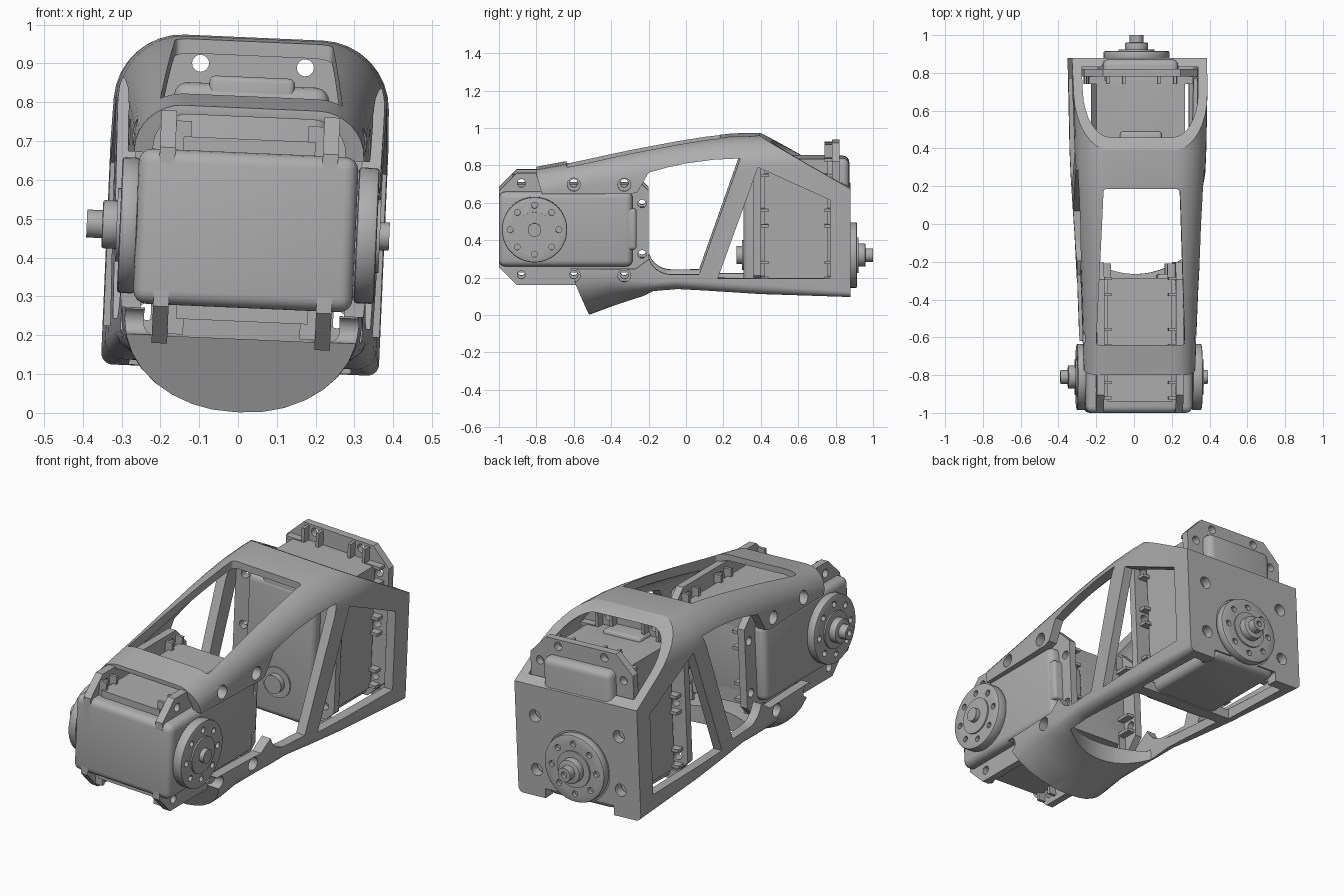
import bpy, bmesh
from math import cos, sin, pi, radians
from mathutils import Matrix, Vector

cube = bpy.data.objects.get("Cube")
if cube:
    bpy.data.objects.remove(cube, do_unlink=True)

grey = bpy.data.materials.new("grey_plastic")
grey.use_nodes = True
grey.diffuse_color = (0.42, 0.42, 0.42, 1)
grey.node_tree.nodes["Principled BSDF"].inputs["Base Color"].default_value = (0.42, 0.42, 0.42, 1)
parts = []


def finish(name, bm, matrix=None, keep=True):
    bmesh.ops.recalc_face_normals(bm, faces=bm.faces)
    me = bpy.data.meshes.new(name)
    bm.to_mesh(me)
    bm.free()
    if matrix:
        me.transform(matrix)
    ob = bpy.data.objects.new(name, me)
    bpy.context.collection.objects.link(ob)
    me.materials.append(grey)
    if keep:
        parts.append(ob)
    return ob


def loft(name, rings, keep=True):
    bm = bmesh.new()
    loops = [[bm.verts.new(p) for p in ring] for ring in rings]
    for a, b in zip(loops, loops[1:]):
        for i in range(len(a)):
            j = (i + 1) % len(a)
            bm.faces.new((a[i], a[j], b[j], b[i]))
    bm.faces.new(loops[0])
    bm.faces.new(loops[-1])
    return finish(name, bm, keep=keep)


def prism(name, polys, x0, x1, matrix=None, keep=True):
    """Extrude (y, z) outlines along x."""
    bm = bmesh.new()
    for poly in polys:
        a = [bm.verts.new((x0, y, z)) for y, z in poly]
        b = [bm.verts.new((x1, y, z)) for y, z in poly]
        bm.faces.new(a)
        bm.faces.new(b)
        for i in range(len(a)):
            j = (i + 1) % len(a)
            bm.faces.new((a[i], a[j], b[j], b[i]))
    return finish(name, bm, matrix, keep)


def circle(y, z, r, n=32):
    return [(y + r * cos(2 * pi * i / n), z + r * sin(2 * pi * i / n)) for i in range(n)]


def rect(y0, y1, z0, z1):
    return [(y0, z0), (y1, z0), (y1, z1), (y0, z1)]


def apply(ob, mod):
    bpy.context.view_layer.objects.active = ob
    bpy.ops.object.modifier_apply(modifier=mod.name)


def bevel(ob, width, segments=4):
    mod = ob.modifiers.new("round", 'BEVEL')
    mod.width, mod.segments = width, segments
    mod.limit_method = 'ANGLE'
    apply(ob, mod)
    return ob


def cut(ob, cutter):
    mod = ob.modifiers.new("cut", 'BOOLEAN')
    mod.operation, mod.object, mod.solver = 'DIFFERENCE', cutter, 'EXACT'
    apply(ob, mod)
    bpy.data.objects.remove(cutter, do_unlink=True)


def cut_prism(ob, polys, x0, x1, matrix=None, rounding=0):
    cutter = prism("cutter", polys, x0, x1, matrix, False)
    cutter.hide_render = True
    if rounding:
        bevel(cutter, rounding)
    cut(ob, cutter)


# Frame shell: y, half width, top, bottom, top radius, lower corner radii
stations = [
    (-0.80, 0.295, 0.785, 0.00, 0.12, 0.29, 0.23),
    (-0.52, 0.303, 0.838, 0.00, 0.13, 0.298, 0.23),
    (-0.40, 0.307, 0.862, 0.045, 0.135, 0.295, 0.18),
    (-0.28, 0.312, 0.885, 0.088, 0.14, 0.25, 0.11),
    (-0.16, 0.318, 0.906, 0.13, 0.145, 0.12, 0.06),
    (-0.05, 0.324, 0.925, 0.15, 0.15, 0.06, 0.05),
    (0.10, 0.334, 0.947, 0.143, 0.16, 0.05, 0.05),
    (0.25, 0.343, 0.964, 0.134, 0.17, 0.05, 0.05),
    (0.39, 0.349, 0.967, 0.125, 0.17, 0.05, 0.05),
    (0.88, 0.358, 0.967, 0.11, 0.17, 0.03, 0.03),
]


def section(y, w, top, bot, rt, rx, rz, n=8):
    ring = []
    corners = [(w - rt, top - rt, rt, rt), (rt - w, top - rt, rt, rt),
               (rx - w, bot + rz, rx, rz), (w - rx, bot + rz, rx, rz)]
    for k, (cx, cz, ax, az) in enumerate(corners):
        for i in range(n + 1):
            t = (k + i / n) * pi / 2
            ring.append((cx + ax * cos(t), y, cz + az * sin(t)))
    return ring


frame = loft("frame", [section(*s) for s in stations])
inner = []
for y, w, top, bot, rt, rx, rz in stations:
    floor = 0.19 if y < -0.25 else bot + 0.05
    y = min(y, 0.83) if y > -0.8 else -0.9
    inner.append(section(y, w - 0.05, top - 0.037, floor, rt - 0.035, 0.03, 0.03))
cut(frame, loft("cavity", inner, False))

# Side openings: servo mouth with main window, rear triangle, sloped rear top
fillet = [(-0.08 - 0.12 * sin(a), 0.34 - 0.11 * cos(a))
          for a in (radians(d) for d in range(75, -1, -15))]
cut_prism(frame, [[(-0.495, -0.05), (-0.605, 0.21), (-0.62, 0.26), (-0.27, 0.26), (-0.2, 0.31)]
                  + fillet +
                  [(0.07, 0.23), (0.29, 0.852), (0.15, 0.845), (0, 0.825), (-0.1, 0.803),
                   (-0.2, 0.775), (-0.26, 0.67), (-0.3, 0.66), (-0.77, 0.66), (-0.81, 0.8),
                   (-1.2, 0.8), (-1.2, -0.05)]], -1, 1)
cut_prism(frame, [[(0.17, 0.21), (0.77, 0.21), (0.77, 0.63), (0.385, 0.805)]], -1, 1)
cut_prism(frame, [[(0.37, 0.981), (1, 0.621), (1, 1.2), (0.37, 1.2)]], -1, 1)

# Tapered top window, bottom windows either side of a thin cross bar
to_plan = Matrix(((0, 1, 0, 0), (0, 0, 1, 0), (1, 0, 0, 0), (0, 0, 0, 1)))
cut_prism(frame, [[(-0.235, -0.64), (0.235, -0.64), (0.202, 0.185), (-0.202, 0.185)]],
          0.6, 1.2, to_plan, rounding=0.015)
arc = [(0.265 * t / 6, -0.265 + 0.09 * (t / 6) ** 2) for t in range(-6, 7)]
cut_prism(frame, [arc + [(0.265, 0.34), (-0.265, 0.34)]], -0.2, 0.23, to_plan)
cut_prism(frame, [rect(0.41, 0.82, -0.2, 0.2)], -0.285, 0.285)

# Screw holes, horn hole and lower notch of the rear plate
cut_prism(frame, [circle(y, z, 0.035, 20) for y in (-0.6, -0.33) for z in (0.225, 0.71)], -1, 1)
to_rear = Matrix(((0, 0, -1, 0), (-1, 0, 0, 0.59), (0, 1, 0, 0.32), (0, 0, 0, 1)))
cut_prism(frame, [circle(y, z, 0.032, 20) for y in (-0.07, 0.21) for z in (-0.245, 0.245)]
          + [circle(0, 0, 0.183, 48)], -0.4, -0.2, to_rear)
cut_prism(frame, [rect(-0.4, -0.16, -0.2, 0.2)], -0.4, -0.22, to_rear)


def disc(name, r, x0, x1, matrix):
    return prism(name, [circle(0, 0, r, 40)], x0, x1, matrix)


def horn(name, side, x0, x1, matrix):
    plate = disc(name, 0.175, side * x0, side * x1, matrix)
    bevel(plate, 0.008, 2)
    cut_prism(plate, [circle(0.13 * cos(k * pi / 4), 0.13 * sin(k * pi / 4), 0.016, 12)
                      for k in range(8)], side * (x1 - 0.02), side * (x1 + 0.1), matrix)
    disc(name + "_ring", 0.095, side * (x1 - 0.01), side * (x1 + 0.008), matrix)


def servo(name, matrix, idler):
    # Case, core and end cap
    bevel(prism(name + "_case", [rect(-0.19, 0.525, -0.2, 0.2)], -0.283, 0.283, matrix), 0.035)
    prism(name + "_core", [rect(-0.13, 0.525, -0.235, 0.235)], -0.17, 0.17, matrix)
    bevel(prism(name + "_cap", [rect(0.45, 0.545, -0.11, 0.11)], 0.1, 0.28, matrix), 0.015, 3)
    # Flanges with screw holes and ribs
    c = 0.095
    outline = [(-0.19, c - 0.3), (c - 0.19, -0.3), (0.61 - c, -0.3), (0.61, c - 0.3),
               (0.61, 0.3 - c), (0.61 - c, 0.3), (c - 0.19, 0.3), (-0.19, 0.3 - c)]
    holes = [circle(y, s * 0.245, 0.022, 16) for y in (-0.07, 0.21, 0.48) for s in (-1, 1)]
    holes += [circle(0.575, s * 0.135, 0.022, 16) for s in (-1, 1)]
    ribs = []
    for s in (-1, 1):
        for d in (-0.042, 0.042):
            ribs += [rect(y + d - 0.008, y + d + 0.008, *sorted((s * 0.19, s * 0.275)))
                     for y in (-0.07, 0.21, 0.48)]
            mid = s * 0.135 + d
            ribs.append(rect(0.5, 0.6, mid - 0.008, mid + 0.008))
    for s, side in ((-1, "drive"), (1, "idle")):
        flange = prism(f"{name}_{side}_flange", [outline], s * 0.19, s * 0.23, matrix)
        cut_prism(flange, holes, s * 0.1, s * 0.3, matrix)
        prism(f"{name}_{side}_ribs", ribs, s * 0.15, s * 0.2, matrix)
    # Output horn with stepped shaft
    horn(name + "_horn", -1, 0.28, 0.325, matrix)
    bevel(disc(name + "_hub", 0.062, -0.32, -0.37, matrix), 0.006, 2)
    shaft = disc(name + "_shaft", 0.036, -0.36, -0.41, matrix)
    cut_prism(shaft, [circle(0, 0, 0.016, 12)], -0.39, -0.45, matrix)
    # Opposite side bearing
    if idler:
        horn(name + "_idler", 1, 0.285, 0.338, matrix)
        disc(name + "_idler_tip", 0.036, 0.33, 0.37, matrix)
    else:
        disc(name + "_bearing", 0.08, 0.28, 0.29, matrix)
        disc(name + "_bearing_tip", 0.048, 0.28, 0.32, matrix)


servo("front_servo", Matrix.Translation((0, -0.81, 0.47)), True)
servo("rear_servo", to_rear, False)

# Slight roll of the whole assembly, then smooth shading
pivot = Vector((0, 0, 0.47))
roll = (Matrix.Translation(pivot + Vector((0.02, 0, 0))) @ Matrix.Rotation(radians(2.5), 4, 'Y')
        @ Matrix.Translation(-pivot))
bpy.ops.object.select_all(action='DESELECT')
for ob in parts:
    ob.data.transform(roll)
    ob.select_set(True)
bpy.context.view_layer.objects.active = frame
bpy.ops.object.shade_smooth_by_angle(angle=radians(30))
